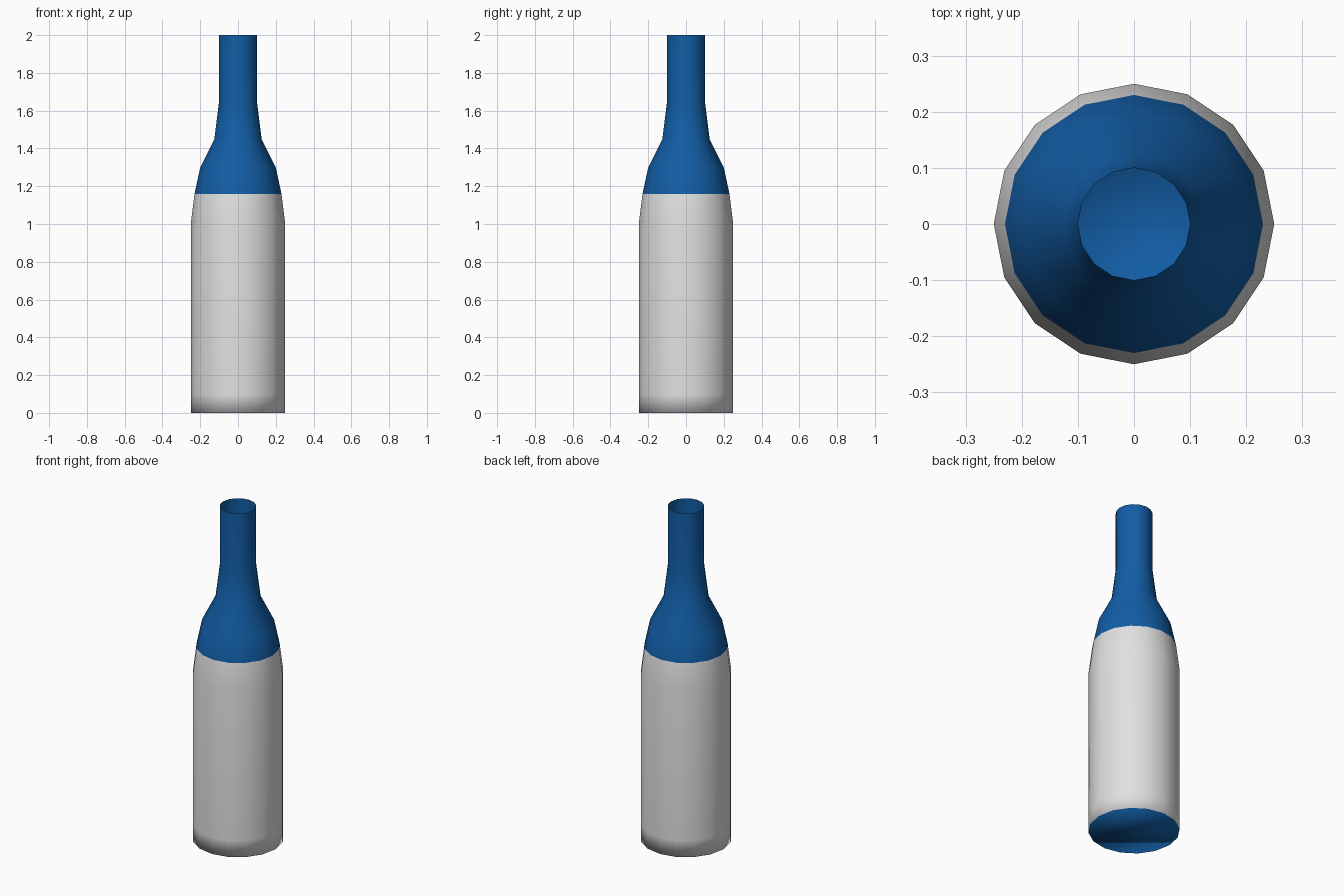
import bpy, bmesh, math

if "Cube" in bpy.data.objects:
    bpy.data.objects.remove(bpy.data.objects["Cube"])

SIDES = 16
LABEL_TOP = 1.16
# (radius, height) from base to mouth
PROFILE = [(0.25, 0.0), (0.25, 0.1), (0.25, 1.0), (0.23, LABEL_TOP), (0.2, 1.3),
           (0.125, 1.45), (0.1, 1.65), (0.1, 2.0)]


def material(name, colour):
    mat = bpy.data.materials.new(name)
    mat.diffuse_color = (*colour, 1.0)
    mat.use_nodes = True
    mat.node_tree.nodes["Principled BSDF"].inputs["Base Color"].default_value = mat.diffuse_color
    return mat


# Bottle: thin open-mouthed shell with a flat base
bm = bmesh.new()
rings = []
for radius, z in PROFILE:
    angles = [2 * math.pi * i / SIDES for i in range(SIDES)]
    rings.append([bm.verts.new((radius * math.cos(a), radius * math.sin(a), z)) for a in angles])
for low, high in zip(rings, rings[1:]):
    for i in range(SIDES):
        j = (i + 1) % SIDES
        bm.faces.new((low[i], low[j], high[j], high[i]))
bm.faces.new(rings[0][::-1])

# Pale label wraps the side wall below the shoulder; base and neck stay blue
bm.normal_update()
for face in bm.faces:
    face.smooth = True
    on_wall = abs(face.normal.z) < 0.9
    face.material_index = int(on_wall and face.calc_center_median().z < LABEL_TOP)

mesh = bpy.data.meshes.new("bottle")
bm.to_mesh(mesh)
bm.free()
mesh.materials.append(material("blue_glass", (0.006, 0.11, 0.38)))
mesh.materials.append(material("pale_grey_label", (0.75, 0.75, 0.75)))
bottle = bpy.data.objects.new("bottle", mesh)
bpy.context.collection.objects.link(bottle)
